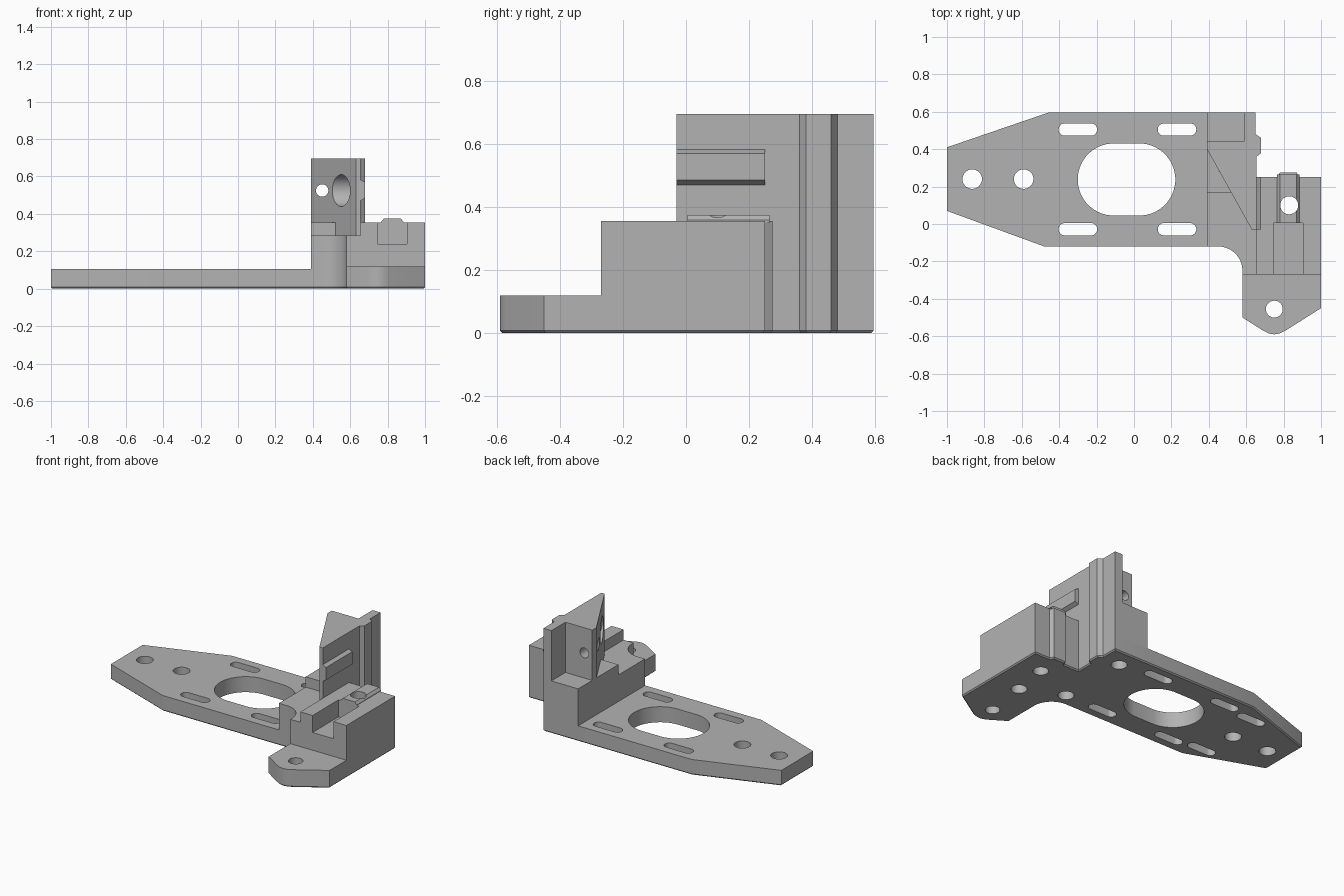
import bpy, bmesh, math
from mathutils import Matrix

cube = bpy.data.objects.get("Cube")
if cube:
    bpy.data.objects.remove(cube)

grey = bpy.data.materials.new("plain_grey")
grey.use_nodes = True
COLOUR = (0.45, 0.45, 0.45, 1)
grey.diffuse_color = COLOUR
grey.node_tree.nodes["Principled BSDF"].inputs["Base Color"].default_value = COLOUR


def finish(name, bm):
    bmesh.ops.recalc_face_normals(bm, faces=bm.faces)
    mesh = bpy.data.meshes.new(name)
    bm.to_mesh(mesh)
    bm.free()
    mesh.materials.append(grey)
    ob = bpy.data.objects.new(name, mesh)
    bpy.context.collection.objects.link(ob)
    return ob


def prism(name, outline, z0, z1, chamfer=0):
    """Extrude a flat outline upward, with an optional bottom chamfer."""
    bm = bmesh.new()
    face = bm.faces.new([bm.verts.new((x, y, z0)) for x, y in outline])
    rim = list(face.edges)
    ext = bmesh.ops.extrude_face_region(bm, geom=[face], use_keep_orig=True)
    top = [v for v in ext["geom"] if isinstance(v, bmesh.types.BMVert)]
    bmesh.ops.translate(bm, verts=top, vec=(0, 0, z1 - z0))
    bmesh.ops.recalc_face_normals(bm, faces=bm.faces)
    if chamfer:
        bmesh.ops.bevel(bm, geom=rim, offset=chamfer, segments=1, affect='EDGES')
    return finish(name, bm)


def box(name, x0, x1, y0, y1, z0, z1):
    return prism(name, [(x0, y0), (x1, y0), (x1, y1), (x0, y1)], z0, z1)


def slot(x, y, r, z0, z1, half=0):
    """Vertical round or elongated cutter; half is the straight half length."""
    pts = []
    for i in range(48):
        a = 2 * math.pi * (i + 0.5) / 48
        pts.append((x + r * math.cos(a) + math.copysign(half, math.cos(a)), y + r * math.sin(a)))
    return prism("cutter", pts, z0, z1)


def bore(axis, centre, r, length):
    """Horizontal round cutter along X or Y."""
    bm = bmesh.new()
    bmesh.ops.create_cone(bm, cap_ends=True, segments=48, radius1=r, radius2=r, depth=length)
    turn = Matrix.Rotation(math.pi / 2, 4, 'Y' if axis == 'X' else 'X')
    bm.transform(Matrix.Translation(centre) @ turn)
    return finish("cutter", bm)


def cut(ob, cutters):
    bpy.context.view_layer.objects.active = ob
    for c in cutters:
        mod = ob.modifiers.new("cut", 'BOOLEAN')
        mod.operation = 'DIFFERENCE'
        mod.solver = 'EXACT'
        mod.object = c
        bpy.ops.object.modifier_apply(modifier=mod.name)
        bpy.data.objects.remove(c)


# Shared outline runs
fillet = [(0.45 + 0.13 * math.sin(a), -0.25 + 0.13 * math.cos(a))
          for a in (math.pi / 2 * i / 10 for i in range(11))]
tab = [(0.58, -0.27), (0.58, -0.5), (0.69, -0.57), (0.72, -0.585), (0.75, -0.59),
       (0.78, -0.585), (0.81, -0.57), (1, -0.45)]
block_back = [(1, 0.25), (0.885, 0.25), (0.87, 0.275), (0.78, 0.275), (0.765, 0.25)]
tower_side = [(0.655, 0.36), (0.68, 0.38), (0.68, 0.46), (0.65, 0.48), (0.65, 0.595)]
LOW, SHELF, BLOCK, TOP = 0.105, 0.285, 0.355, 0.695

# Base plate with its through holes and shallow underside recesses
plate = prism("base_plate",
              [(-1, 0.41), (-1, 0.07), (-0.48, -0.12)] + fillet + tab + block_back
              + [(0.655, 0.25)] + tower_side + [(-0.46, 0.595)], 0, LOW, 0.008)
holes = [slot(-0.04, 0.238, 0.193, -1, 1, 0.068)]
holes += [slot(x, 0.24, 0.052, -1, 1) for x in (-0.865, -0.59)]
holes += [slot(x, y, 0.033, -1, 1, 0.07) for x in (-0.3, 0.23) for y in (-0.028, 0.505)]
holes += [slot(-0.54, y, 0.033, -1, 0.06, 0.07) for y in (0.0, 0.47)]
holes += [slot(x, y, 0.05, -1, 0.08) for x, y in ((0.52, -0.03), (0.51, 0.465), (0.79, -0.155))]
holes += [slot(0.83, 0.1, 0.048, -1, 1), slot(0.75, -0.455, 0.045, -1, 1)]
cut(plate, holes)

# Raised pad of the front mounting tab
pad = prism("front_tab", tab + [(1, -0.27)], LOW, 0.12)
cut(pad, [slot(0.75, -0.455, 0.045, -1, 1)])

# Low shelf that carries the tower
prism("shelf", [(0.39, -0.12)] + fillet + [(0.58, -0.27), (0.655, -0.27)]
      + tower_side + [(0.39, 0.595)], LOW, SHELF)
prism("shelf_step", [(0.39, 0.4), (0.39, 0.165), (0.521, 0.165)], SHELF, BLOCK)
box("back_step", 0.39, 0.59, 0.445, 0.595, SHELF, BLOCK)

# Corner block with an open front pocket and a vertical hole
block = prism("corner_block", [(0.655, -0.27), (1, -0.27)] + block_back + [(0.655, 0.25)],
              LOW, BLOCK)
cut(block, [box("cutter", 0.747, 0.903, -0.5, 0.005, 0.24, 1), slot(0.83, 0.1, 0.048, -1, 1)])


def rib(name, section, run, place):
    """Extrude a bevelled rib section and place it with a matrix."""
    ob = prism(name, section, 0, run)
    ob.data.transform(place)
    return ob


# Rib along the top of the block (section in x and z, run along y)
top_rib = rib("block_rib", [(0.765, 0.35), (0.885, 0.35), (0.885, 0.358), (0.87, 0.375),
                            (0.78, 0.375), (0.765, 0.358)], 0.26,
              Matrix(((1, 0, 0, 0), (0, 0, 1, 0.005), (0, 1, 0, 0), (0, 0, 0, 1))))
cut(top_rib, [slot(0.83, 0.1, 0.048, -1, 1)])

# Wedge tower: flat outer wall, slanted inner face, notched back
tower = prism("tower", [(0.39, 0.4), (0.63, -0.03), (0.655, -0.03)] + tower_side
              + [(0.59, 0.595), (0.59, 0.445), (0.39, 0.445)], SHELF, TOP)
cut(tower, [bore('X', (0.6, 0.11, 0.525), 0.048, 0.6),
            bore('X', (0.31, 0.11, 0.525), 0.085, 0.6),
            bore('Y', (0.45, 0.3, 0.525), 0.033, 0.6)])

# Horizontal rib on the tower's outer wall (section in x and z, run along y)
side_rib = rib("tower_rib", [(0.655, 0.47), (0.68, 0.485), (0.68, 0.57), (0.655, 0.582)], 0.28,
               Matrix(((1, 0, 0, 0), (0, 0, 1, -0.03), (0, 1, 0, 0), (0, 0, 0, 1))))
cut(side_rib, [bore('X', (0.67, 0.11, 0.525), 0.048, 0.3)])

# Recalculate outward normals and smooth only the rounded walls
for ob in list(bpy.context.scene.objects):
    if ob.type != 'MESH' or grey.name not in ob.data.materials:
        continue
    bm = bmesh.new()
    bm.from_mesh(ob.data)
    bmesh.ops.recalc_face_normals(bm, faces=bm.faces)
    bm.to_mesh(ob.data)
    bm.free()
    bpy.ops.object.select_all(action='DESELECT')
    ob.select_set(True)
    bpy.context.view_layer.objects.active = ob
    bpy.ops.object.shade_smooth_by_angle(angle=math.radians(20))
